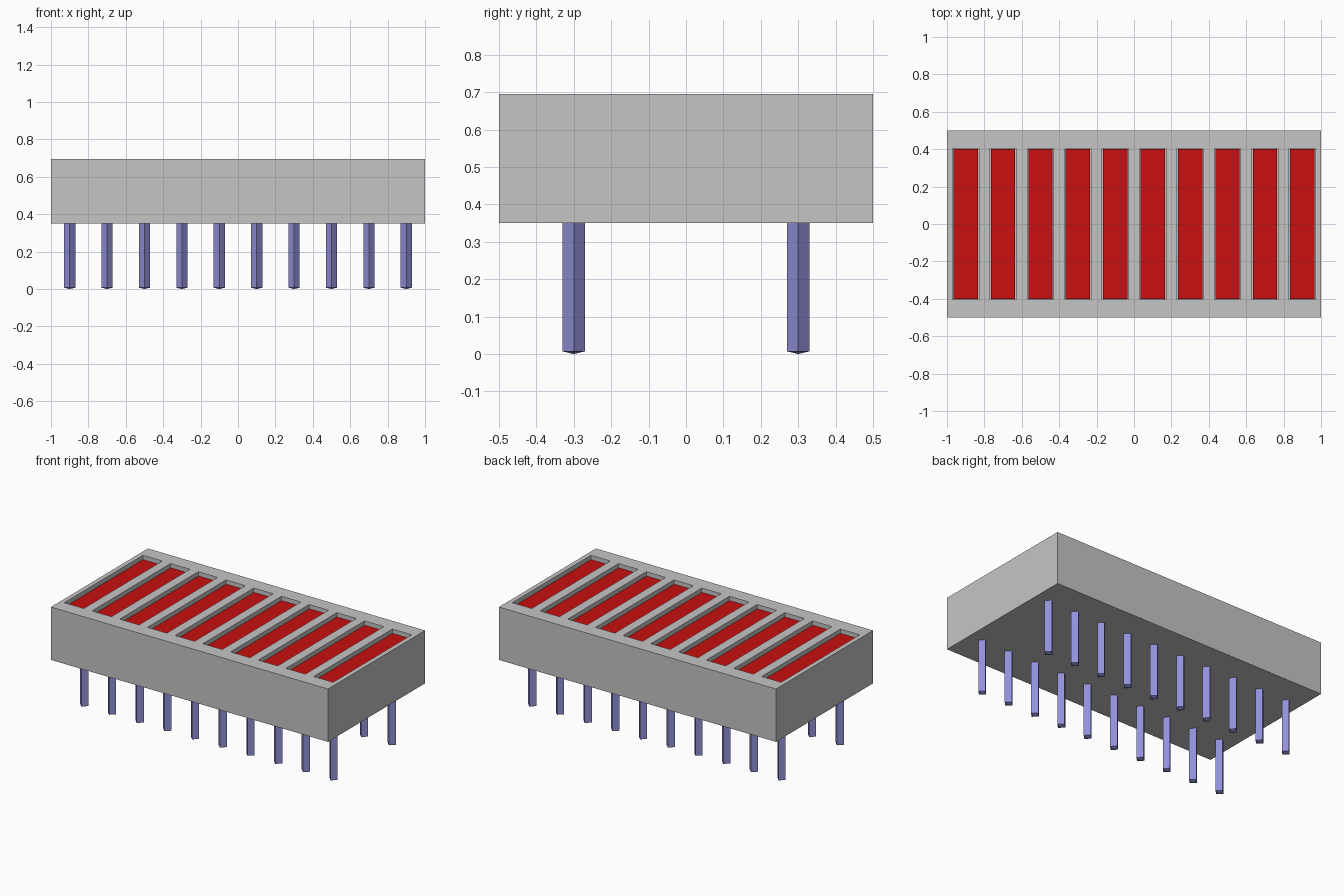
import bpy, bmesh
from mathutils import Matrix, Vector

if "Cube" in bpy.data.objects:
    bpy.data.objects.remove(bpy.data.objects["Cube"], do_unlink=True)

BASE, TOP = 0.35, 0.695
CENTRES = [-0.9 + 0.2 * i for i in range(10)]


def material(name, rgb):
    mat = bpy.data.materials.new(name)
    mat.use_nodes = True
    mat.diffuse_color = (*rgb, 1)
    mat.node_tree.nodes["Principled BSDF"].inputs["Base Color"].default_value = (*rgb, 1)
    return mat


grey = material("housing grey", (0.56, 0.56, 0.56))
red = material("segment red", (0.58, 0.005, 0.005))
violet = material("pin violet grey", (0.28, 0.28, 0.7))


def add_box(bm, x0, x1, y0, y1, z0, z1):
    lo, hi = Vector((x0, y0, z0)), Vector((x1, y1, z1))
    place = Matrix.Translation((lo + hi) / 2) @ Matrix.Diagonal((*(hi - lo), 1))
    bmesh.ops.create_cube(bm, size=1, matrix=place)


def finish(bm, name, mat):
    mesh = bpy.data.meshes.new(name)
    bm.to_mesh(mesh)
    bm.free()
    mesh.materials.append(mat)
    obj = bpy.data.objects.new(name, mesh)
    bpy.context.collection.objects.link(obj)
    return obj


# Housing block
bm = bmesh.new()
add_box(bm, -1, 1, -0.5, 0.5, BASE, TOP)
housing = finish(bm, "housing", grey)

# Slots cut into the top of the housing
bm = bmesh.new()
for x in CENTRES:
    add_box(bm, x - 0.07, x + 0.07, -0.405, 0.405, TOP - 0.035, TOP + 0.1)
cutter = finish(bm, "slot_cutter", grey)
cutter.hide_render = True
cut = housing.modifiers.new("slots", "BOOLEAN")
cut.operation = "DIFFERENCE"
cut.solver = "EXACT"
cut.object = cutter
bpy.context.view_layer.objects.active = housing
bpy.ops.object.modifier_apply(modifier=cut.name)
bpy.data.objects.remove(cutter, do_unlink=True)

# Lit bars sunk in the slots
for i, x in enumerate(CENTRES):
    bm = bmesh.new()
    add_box(bm, x - 0.065, x + 0.065, -0.4, 0.4, TOP - 0.037, TOP - 0.025)
    finish(bm, f"segment_{i + 1}", red)

# Two rows of four-sided pins with shallow pointed tips
for row, y in (("front", -0.3), ("back", 0.3)):
    for i, x in enumerate(CENTRES):
        bm = bmesh.new()
        rings = [[bm.verts.new((x + dx, y + dy, z))
                  for dx, dy in ((0.03, 0), (0, 0.03), (-0.03, 0), (0, -0.03))]
                 for z in (0.007, BASE + 0.02)]
        tip = bm.verts.new((x, y, 0))
        bm.faces.new(rings[1])
        for k in range(4):
            n = (k + 1) % 4
            bm.faces.new((rings[0][k], rings[0][n], rings[1][n], rings[1][k]))
            bm.faces.new((tip, rings[0][n], rings[0][k]))
        finish(bm, f"{row}_pin_{i + 1}", violet)
